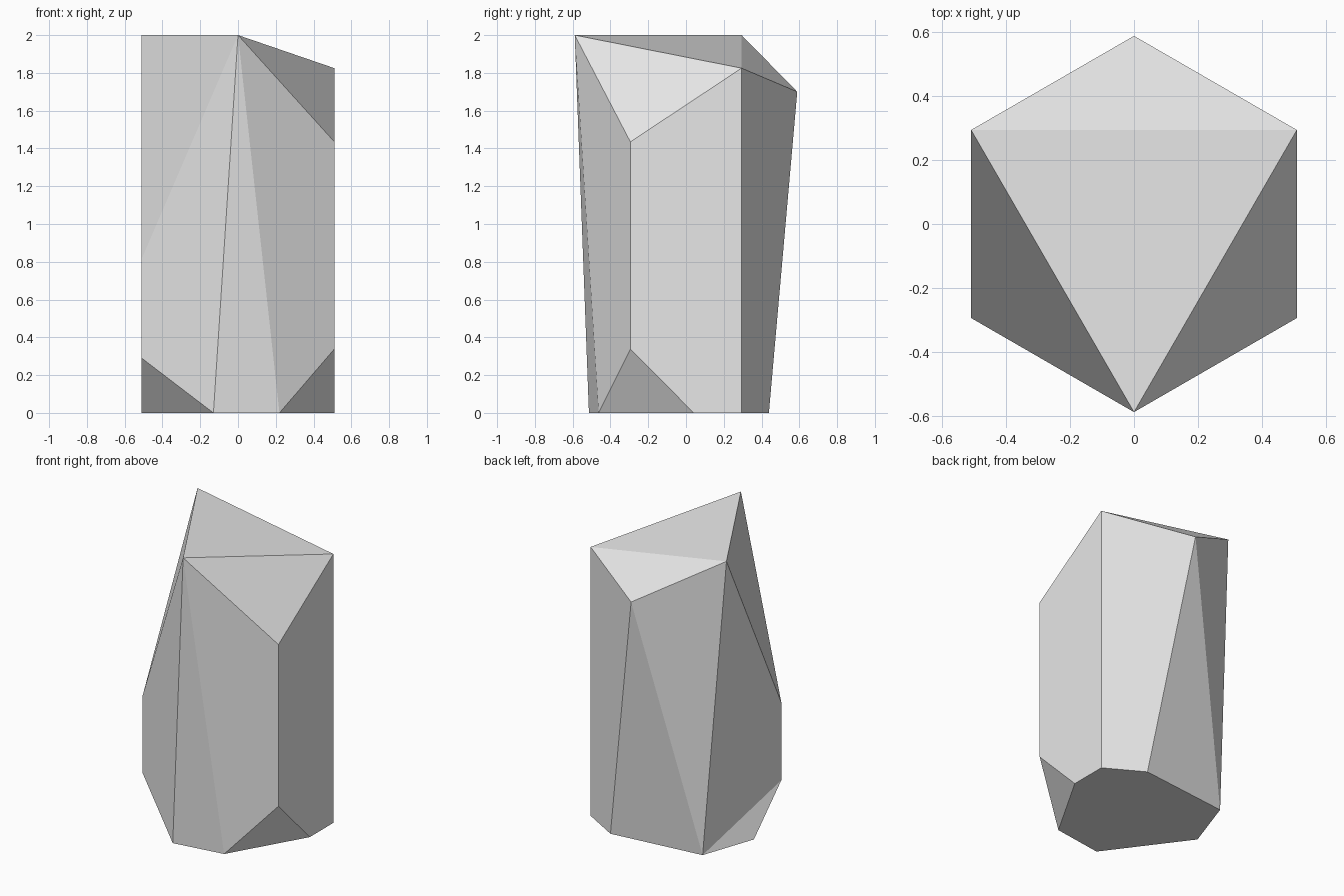
import bpy
import bmesh
from math import cos, sin, radians
from mathutils import Vector

cube = bpy.data.objects.get("Cube")
if cube:
    bpy.data.objects.remove(cube, do_unlink=True)

RADIUS = 0.589


def corner(i, z=0.0):
    """Corner of the hexagonal column; 0 is the front, counted counter-clockwise."""
    a = radians(60 * i - 90)
    return Vector((RADIUS * cos(a), RADIUS * sin(a), z))


def along(i, t):
    """Ground point part way along the side from corner i to the next one."""
    return corner(i).lerp(corner(i + 1), t)


# Uneven broken top rim, one height per corner
points = {
    "front_top": corner(0, 2.0),
    "right_top": corner(1, 1.435),
    "right_back_top": corner(2, 1.825),
    "back_top": corner(3, 1.7),
    "left_back_top": corner(4, 2.0),
    "left_top": corner(5, 0.815),
    # Chipped lower corners
    "right_chip": corner(1, 0.338),
    "left_chip": corner(5, 0.29),
    # Ground outline
    "front_left": along(5, 0.745),
    "front_right": along(0, 0.43),
    "right_side": along(1, 0.57),
    "right_back": corner(2),
    "back_right": along(2, 0.49),
    "back_left": along(3, 0.75),
    "left_side": along(4, 0.5),
}

faces = [
    # Sloping top facets
    "front_top right_back_top left_back_top",
    "left_back_top right_back_top back_top",
    "front_top right_top right_back_top",
    "front_top left_back_top left_top",
    # Front sides
    "front_top left_top left_chip front_left",
    "front_top front_left front_right",
    "front_top front_right right_chip right_top",
    # Right side and back sides
    "right_top right_chip right_side right_back right_back_top",
    "right_back_top right_back back_right back_top",
    "back_top back_right back_left",
    "back_top back_left left_back_top",
    # Left side
    "left_back_top back_left left_top",
    "left_top back_left left_chip",
    "left_chip back_left left_side",
    # Chips and base
    "front_right right_side right_chip",
    "left_side front_left left_chip",
    "front_left left_side back_left back_right right_back right_side front_right",
]

bm = bmesh.new()
verts = {name: bm.verts.new(co) for name, co in points.items()}
for face in faces:
    bm.faces.new([verts[name] for name in face.split()])
bmesh.ops.recalc_face_normals(bm, faces=bm.faces)

mesh = bpy.data.meshes.new("stone_column")
bm.to_mesh(mesh)
bm.free()
stone = bpy.data.objects.new("stone_column", mesh)
bpy.context.collection.objects.link(stone)

# Plain grey stone
grey = (0.8, 0.8, 0.8, 1.0)
mat = bpy.data.materials.new("light_grey_stone")
mat.use_nodes = True
mat.diffuse_color = grey
for node in mat.node_tree.nodes:
    if node.type == "BSDF_PRINCIPLED":
        node.inputs["Base Color"].default_value = grey
mesh.materials.append(mat)
